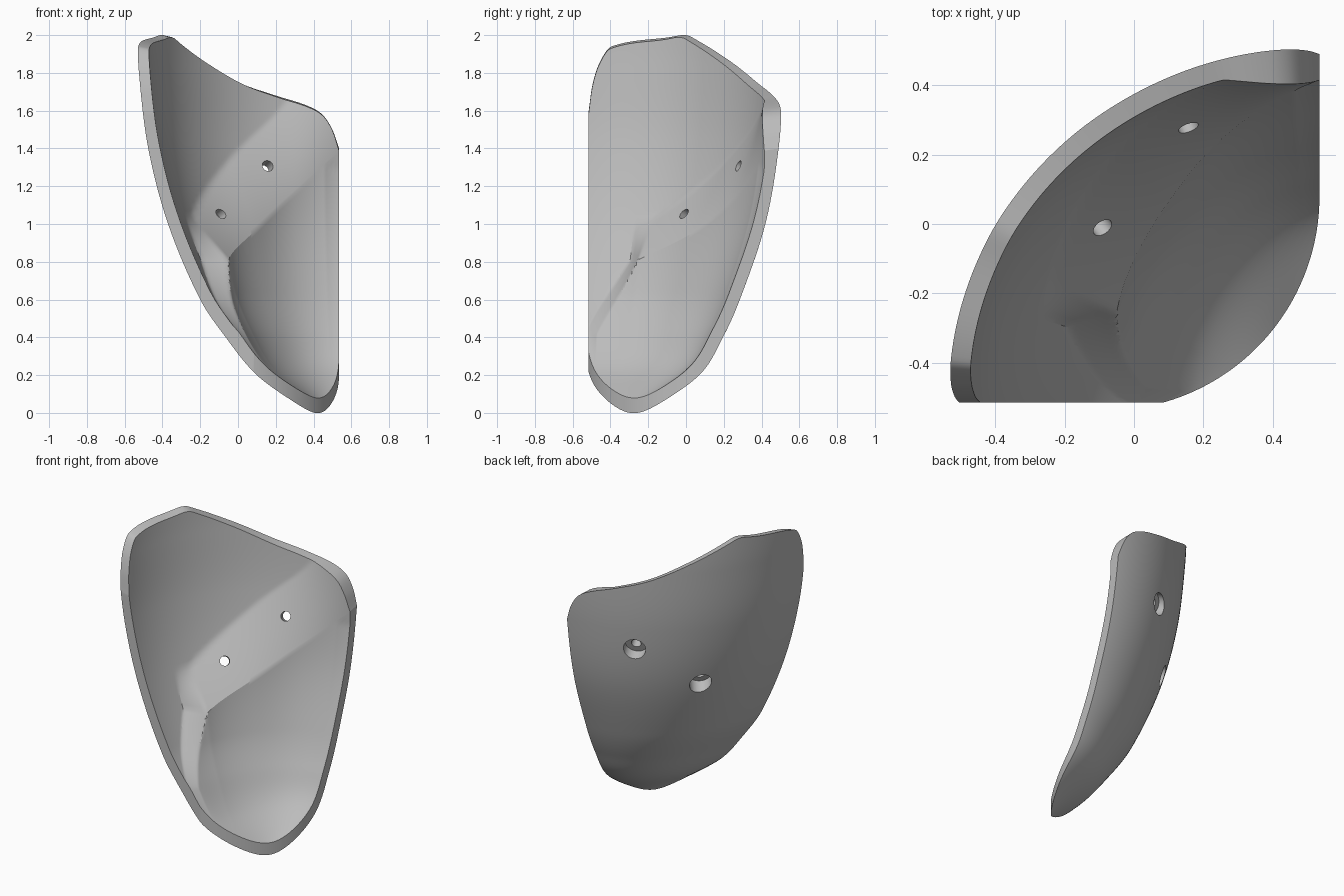
import bpy
import bmesh
from math import sin, cos, pi, radians, sqrt
from mathutils import Vector

if "Cube" in bpy.data.objects:
    bpy.data.objects.remove(bpy.data.objects["Cube"])

AX, AY = 0.535, -0.515      # vertical axis of the dome, at the open corner
COLS, LOW, HIGH = 120, 45, 45


def curve(pts, x):
    """Smooth interpolation through a short list of (x, value) points."""
    if x <= pts[0][0]:
        return pts[0][1]
    if x >= pts[-1][0]:
        return pts[-1][1]
    k = max(i for i in range(len(pts) - 1) if pts[i][0] <= x)

    def slope(i):
        a, b = pts[max(i - 1, 0)], pts[min(i + 1, len(pts) - 1)]
        return (b[1] - a[1]) / (b[0] - a[0])
    (x0, y0), (x1, y1) = pts[k], pts[k + 1]
    h = x1 - x0
    t = (x - x0) / h
    return (y0 * (1 + 2 * t) * (1 - t) ** 2 + h * slope(k) * t * (1 - t) ** 2
            + y1 * t * t * (3 - 2 * t) + h * slope(k + 1) * t * t * (t - 1))


# Dome radius by height, toward the side and toward the back
SIDE = [(-0.2, 0.04), (0, 0.18), (0.2, 0.435), (0.4, 0.6), (0.6, 0.735),
        (1.0, 0.905), (1.4, 1.01), (1.8, 1.06), (2.1, 1.08)]
BACK = [(-0.2, 0.06), (0, 0.31), (0.2, 0.585), (0.4, 0.71), (0.6, 0.8),
        (1.0, 0.935), (1.4, 1.005), (1.8, 1.035), (2.1, 1.04)]
# Top edge height by angle
TOP = [(0, 1.6), (1, 1.73), (3, 1.85), (6.5, 1.94), (24, 1.99), (29, 2.0),
       (33, 1.97), (44.5, 1.87), (59, 1.75), (71, 1.68), (80, 1.63),
       (85, 1.58), (88, 1.5), (90, 1.4)]
# Mounting pad: lower edge height, radius there, and slope, by angle
PAD_Z = [(24, 0.81), (52, 0.965), (73, 1.16), (90, 1.38)]
PAD_R = [(24, 0.64), (52, 0.72), (73, 0.83), (90, 0.93)]
PAD_SLOPE = [(24, 0.95), (52, 0.57), (73, 0.29), (90, 0)]
PAD_END = [(0.42, 5), (0.65, 17), (0.81, 24)]


def outer(a, z):
    c, s = cos(radians(a)), sin(radians(a))
    return 1 / sqrt((c / curve(SIDE, z)) ** 2 + (s / curve(BACK, z)) ** 2)


def inner_dome(a, z):
    r = outer(a, z - 0.04) - 0.055
    return min(r, 0.93 / max(sin(radians(a)), 0.01))


def inner(a, z, zb):
    """Inner wall with the thickened pad and the hollow below it."""
    dome = inner_dome(a, z)
    zc, rc = curve(PAD_Z, a), curve(PAD_R, a)
    if z > zc:
        r = min(dome, rc + curve(PAD_SLOPE, a) * (z - zc))
    else:
        bulge = max(inner_dome(a, zc) - rc, 0)
        r = dome - bulge * max((z - zb) / (zc - zb), 0) ** 1.2
    w = (a - curve(PAD_END, z)) / 7 + 1
    w = min(max(w, 0), 1)
    return dome + (r - dome) * w


def rim_radius(a):
    """Plan distance to the round vertical cut at the lower tip."""
    rad, dy = 0.618, 0.595
    b = rad * cos(radians(a)) + dy * sin(radians(a))
    return b - sqrt(max(b * b - dy * dy, 0))


def solve(func, a, target):
    lo, hi = -0.2, 1.3
    for _ in range(30):
        mid = (lo + hi) / 2
        if func(a, mid) < target:
            lo = mid
        else:
            hi = mid
    return lo


def point(a, r, z):
    return (AX - r * cos(radians(a)), AY + r * sin(radians(a)), z)


# Shell: outer and inner grids joined along the border
bm = bmesh.new()
skins = ([], [])
rows = LOW + HIGH
for j in range(COLS + 1):
    a = 45 * (1 - cos(pi * j / COLS))
    cut, top, zc = rim_radius(a), curve(TOP, a), curve(PAD_Z, a)
    zo, zi = solve(outer, a, cut), solve(inner_dome, a, cut)
    out_col, in_col = [], []
    for i in range(rows + 1):
        if i <= LOW:
            f = i / LOW
            z_out, z_in = zo + (zc - zo) * f, zi + (zc - zi) * f
        else:
            f = (i - LOW) / HIGH
            z_out, z_in = zc + (top - zc) * f, zc + (top - 0.012 - zc) * f
        out_col.append(bm.verts.new(point(a, outer(a, z_out), z_out)))
        in_col.append(bm.verts.new(point(a, inner(a, z_in, zi), z_in)))
    skins[0].append(out_col)
    skins[1].append(in_col)

o, n = skins
for j in range(COLS):
    for s in skins:
        for i in range(rows):
            bm.faces.new((s[j][i], s[j + 1][i], s[j + 1][i + 1], s[j][i + 1]))
    for i in (0, rows):
        bm.faces.new((o[j][i], o[j + 1][i], n[j + 1][i], n[j][i]))
for i in range(rows):
    for j in (0, COLS):
        bm.faces.new((o[j][i], o[j][i + 1], n[j][i + 1], n[j][i]))
bmesh.ops.recalc_face_normals(bm, faces=bm.faces[:])
mesh = bpy.data.meshes.new("curved_shell")
bm.to_mesh(mesh)
bm.free()
shell = bpy.data.objects.new("curved_shell", mesh)
bpy.context.collection.objects.link(shell)

grey = bpy.data.materials.new("plain_grey")
grey.use_nodes = True
grey.diffuse_color = (0.5, 0.5, 0.5, 1)
grey.node_tree.nodes["Principled BSDF"].inputs["Base Color"].default_value = (0.5, 0.5, 0.5, 1)
mesh.materials.append(grey)


def drill(centre, axis, radius, start, end):
    """Cut a round hole between two distances along the axis."""
    axis = Vector(axis).normalized()
    bpy.ops.mesh.primitive_cylinder_add(
        vertices=40, radius=radius, depth=end - start,
        location=Vector(centre) + axis * (start + end) / 2,
        rotation=axis.to_track_quat('Z', 'Y').to_euler())
    cutter = bpy.context.object
    cutter.name = "hole_cutter"
    cutter.hide_render = True
    cutter.data.materials.append(grey)
    mod = shell.modifiers.new("hole", 'BOOLEAN')
    mod.operation, mod.solver, mod.object = 'DIFFERENCE', 'EXACT', cutter
    bpy.context.view_layer.objects.active = shell
    bpy.ops.object.modifier_apply(modifier=mod.name)
    bpy.data.objects.remove(cutter)


# Two screw holes, counterbored from the outside
for centre, axis in (((0.15, 0.295, 1.3), (-0.38, 0.92, -0.4)),
                     ((-0.095, -0.005, 1.05), (-0.62, 0.76, -0.5))):
    drill(centre, axis, 0.03, -0.15, 0.3)
    drill(centre, axis, 0.068, 0.045, 0.35)

bpy.ops.object.select_all(action='DESELECT')
shell.select_set(True)
bpy.context.view_layer.objects.active = shell
bpy.ops.object.shade_smooth_by_angle(angle=radians(25))
